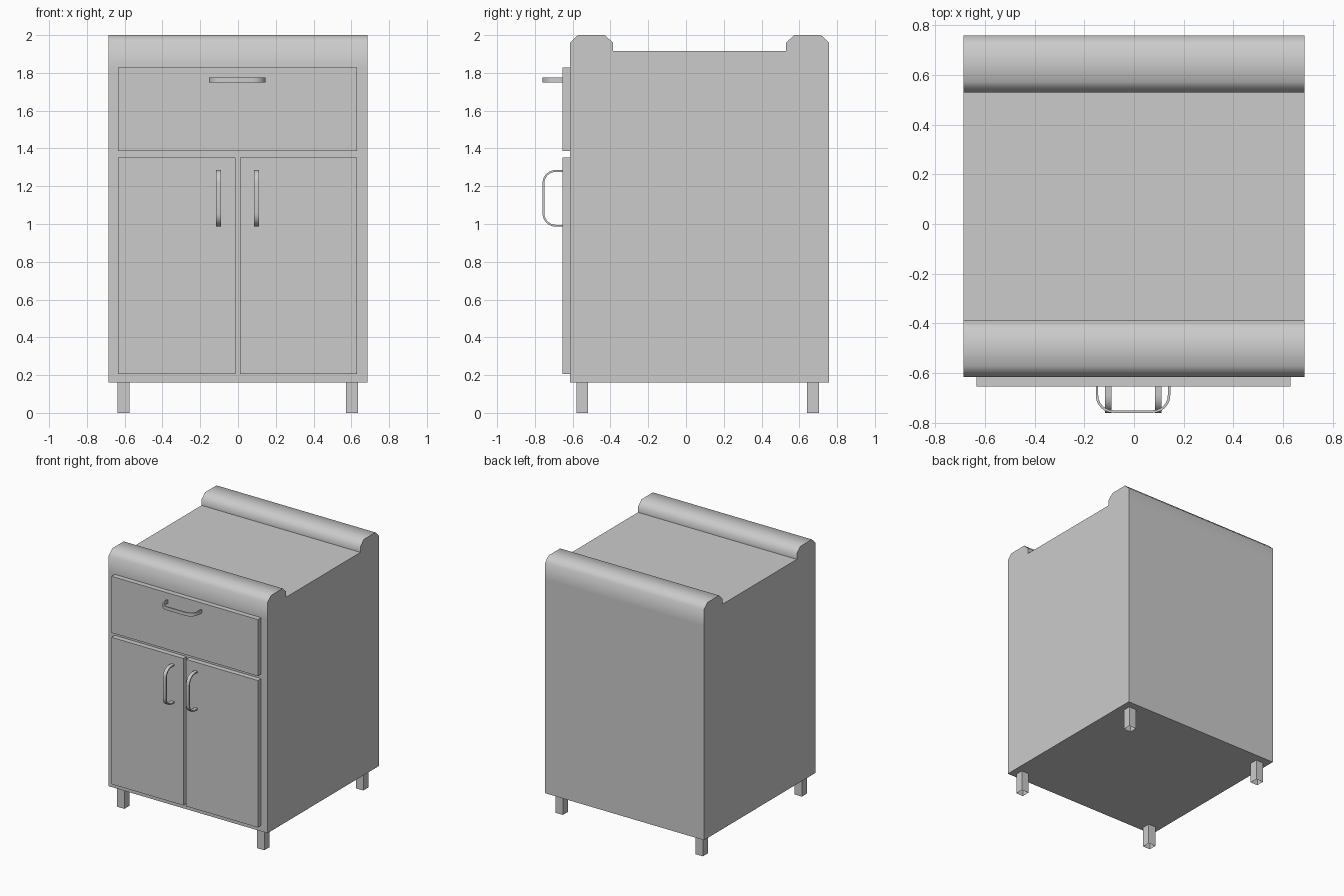
import bpy, bmesh, math
from mathutils import Vector

if "Cube" in bpy.data.objects:
    bpy.data.objects.remove(bpy.data.objects["Cube"])


def finish(name, bm, smooth=None):
    bmesh.ops.recalc_face_normals(bm, faces=bm.faces)
    me = bpy.data.meshes.new(name)
    bm.to_mesh(me)
    bm.free()
    ob = bpy.data.objects.new(name, me)
    bpy.context.collection.objects.link(ob)
    if smooth:
        bpy.ops.object.select_all(action='DESELECT')
        ob.select_set(True)
        bpy.context.view_layer.objects.active = ob
        bpy.ops.object.shade_smooth_by_angle(angle=math.radians(smooth))
    return ob


def prism(name, points, direction, smooth):
    """Fill an outline and extrude it along a direction."""
    bm = bmesh.new()
    face = bm.faces.new([bm.verts.new(p) for p in points])
    new = bmesh.ops.extrude_face_region(bm, geom=[face])['geom']
    verts = [v for v in new if isinstance(v, bmesh.types.BMVert)]
    bmesh.ops.translate(bm, vec=Vector(direction), verts=verts)
    return finish(name, bm, smooth)


def box(name, lo, hi, open_ends=False):
    bm = bmesh.new()
    bmesh.ops.create_cube(bm, size=1)
    for v in bm.verts:
        v.co = [lo[i] + (v.co[i] + 0.5) * (hi[i] - lo[i]) for i in range(3)]
    if open_ends:
        bm.normal_update()
        ends = [f for f in bm.faces if abs(f.normal.z) > 0.9]
        bmesh.ops.delete(bm, geom=ends, context='FACES_ONLY')
    return finish(name, bm)


def handle_outline(steps=6, half=0.15, back=-0.645, front=-0.76, t=0.01, r=0.07):
    """U-shaped strip outline as (along, y) pairs."""
    def side(inset):
        rad, h, f = r - inset, half - inset, front + inset
        arc = [(-h + rad - rad * math.cos(a), f + rad - rad * math.sin(a))
               for a in (math.pi / 2 * i / steps for i in range(steps + 1))]
        left = [(-h, back)] + arc
        return left + [(-s, y) for s, y in reversed(left)]
    return side(0) + side(t)[::-1]


# Cabinet body with raised chamfered rims at front and back
profile = [(-0.615, 0.16), (-0.615, 1.83), (-0.615, 1.96), (-0.572, 2.0),
           (-0.43, 2.0), (-0.387, 1.96), (-0.387, 1.915),
           (0.53, 1.915), (0.53, 1.96), (0.573, 2.0),
           (0.715, 2.0), (0.758, 1.96), (0.758, 1.83), (0.758, 0.16)]
prism("cabinet_body", [(-0.686, y, z) for y, z in profile], (1.372, 0, 0), 52)

# Drawer and door fronts
box("drawer_front", (-0.635, -0.655, 1.387), (0.63, -0.61, 1.828))
box("left_door", (-0.635, -0.655, 0.205), (-0.014, -0.61, 1.352))
box("right_door", (0.01, -0.655, 0.205), (0.63, -0.61, 1.352))

# Handles
strip = handle_outline()
prism("drawer_handle", [(-0.004 + s, y, 1.75) for s, y in strip], (0, 0, 0.026), 40)
for name, x in (("left_door_handle", -0.117), ("right_door_handle", 0.084)):
    prism(name, [(x, y, 1.136 + s) for s, y in strip], (0.027, 0, 0), 40)

# Hollow square legs
for side, x in (("left", -0.638), ("right", 0.571)):
    for end, y in (("front", -0.581), ("back", 0.64)):
        box(f"{end}_{side}_leg", (x, y, 0), (x + 0.063, y + 0.063, 0.16), True)
